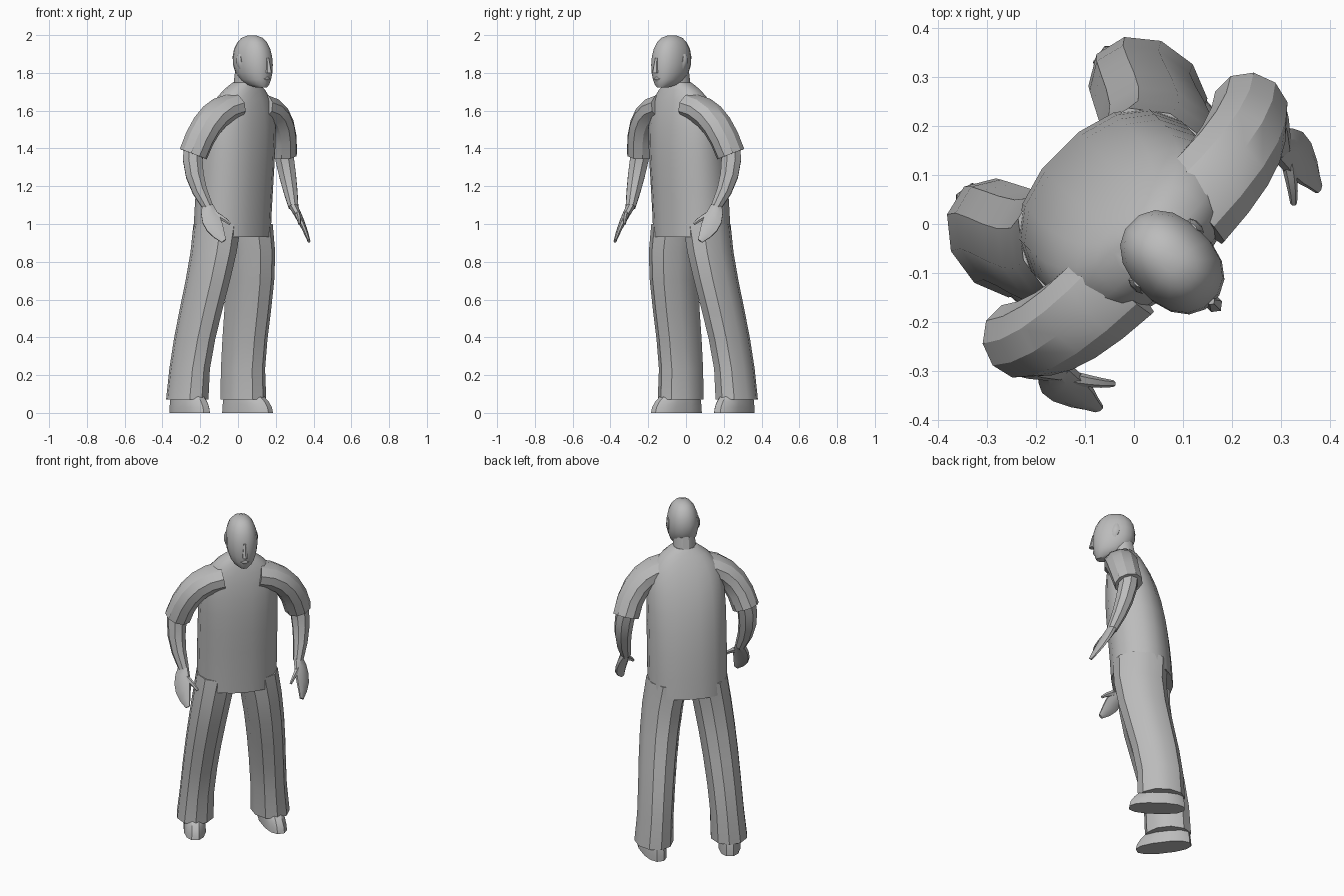
import bpy, bmesh
from math import sin, cos, pi, copysign, radians
from mathutils import Vector, Matrix

if "Cube" in bpy.data.objects:
    bpy.data.objects.remove(bpy.data.objects["Cube"])

colour = (0.5, 0.5, 0.5, 1)
grey = bpy.data.materials.new("plain grey")
grey.use_nodes = True
grey.diffuse_color = colour
grey.node_tree.nodes["Principled BSDF"].inputs["Base Color"].default_value = colour

ACROSS = Vector((1, 0, 0))
FORWARD = Vector((0, -1, 0))
UP = Vector((0, 0, 1))
TURN = Matrix.Rotation(radians(45), 4, 'Z')  # the body faces a corner


def mix(start, end, t):
    return start + (end - start) * t


def bend(*controls):
    """Return a smooth path pulled towards the given control points."""
    def path(t):
        points = [Vector(c) for c in controls]
        while len(points) > 1:
            points = [p.lerp(q, t) for p, q in zip(points, points[1:])]
        return points[0]
    return path


def outline(centre, across, along, width, depth, sides, power):
    """Return the corners of a rounded cross-section."""
    corners = []
    for k in range(sides):
        angle = 2 * pi * (k + 0.5) / sides
        c, s = cos(angle), sin(angle)
        c = copysign(abs(c) ** (2 / power), c)
        s = copysign(abs(s) ** (2 / power), s)
        corners.append(centre + across * c * width + along * s * depth)
    return corners


def skin(name, path, width, depth, steps=6, sides=10, across=ACROSS,
         square_to_path=False, power=2, mirrored=False):
    """Skin cross-sections along a path; width and depth are rules of t."""
    bm = bmesh.new()
    loops = []
    for i in range(steps + 1):
        t = i / steps
        axis = UP
        if square_to_path:
            axis = (path(min(t + 0.1, 1)) - path(max(t - 0.1, 0))).normalized()
        u = (across - axis * across.dot(axis)).normalized()
        corners = outline(path(t), u, axis.cross(u), width(t), depth(t), sides, power)
        loops.append([bm.verts.new(p) for p in corners])
    for low, high in zip(loops, loops[1:]):
        for k in range(sides):
            after = (k + 1) % sides
            bm.faces.new((low[k], low[after], high[after], high[k]))
    bm.faces.new(loops[0])
    bm.faces.new(loops[-1])
    if mirrored:
        bmesh.ops.scale(bm, vec=(-1, 1, 1), verts=bm.verts)
    bm.transform(TURN)
    bmesh.ops.recalc_face_normals(bm, faces=bm.faces)
    mesh = bpy.data.meshes.new(name)
    bm.to_mesh(mesh)
    bm.free()
    mesh.materials.append(grey)
    part = bpy.data.objects.new(name, mesh)
    bpy.context.collection.objects.link(part)
    bpy.ops.object.select_all(action='DESELECT')
    part.select_set(True)
    bpy.context.view_layer.objects.active = part
    bpy.ops.object.shade_smooth_by_angle(angle=radians(30))


# Shirt body: leans forward as it rises, then closes in at the shoulders
def rise(t):
    return sin(t * pi / 2)


def shirt_path(t):
    h = rise(t)
    return Vector((0, 0.045 - 0.04 * h - 0.06 * h * h, mix(0.93, 1.75, h)))


skin("shirt", shirt_path,
     lambda t: mix(0.22, 0.065, rise(t) ** 10),
     lambda t: mix(0.17, 0.06, rise(t) ** 4),
     steps=10, sides=16, power=2.3)


# Head: an egg whose chin is pushed forward
def polar(t):
    return mix(0.2, 3, t)


def head_path(t):
    return Vector((0, -0.105 - 0.07 * (1 - t) ** 4, 1.86 - 0.14 * cos(polar(t))))


skin("head", head_path,
     lambda t: 0.087 * sin(polar(t)) ** 0.8,
     lambda t: 0.117 * sin(polar(t)) ** 0.8,
     steps=9, sides=16, power=2.2)
skin("neck", bend((0, -0.045, 1.68), (0, -0.07, 1.82)),
     lambda t: 0.062, lambda t: 0.065, steps=2, sides=12)

# Face details
skin("nose", bend((0, -0.22, 1.88), (0, -0.226, 1.8)),
     lambda t: mix(0.008, 0.018, t), lambda t: mix(0.01, 0.024, t), steps=2, sides=6)
skin("lips", bend((0, -0.21, 1.755), (0, -0.212, 1.78)),
     lambda t: 0.016 + 0.01 * sin(pi * t), lambda t: 0.01 + 0.007 * sin(pi * t),
     steps=2, sides=8)

for label, mirrored in (("right", False), ("left", True)):
    skin(label + "_ear", bend((-0.077, -0.1, 1.82), (-0.09, -0.09, 1.86), (-0.08, -0.09, 1.9)),
         lambda t: 0.006 + 0.005 * sin(pi * t), lambda t: 0.01 + 0.012 * sin(pi * t),
         steps=4, sides=8, mirrored=mirrored)

    # Short sleeve, cut square across the arm
    skin(label + "_sleeve", bend((-0.1, -0.06, 1.62), (-0.28, -0.06, 1.6), (-0.335, 0, 1.37)),
         lambda t: mix(0.1, 0.08, t), lambda t: 0.075,
         steps=5, across=FORWARD, square_to_path=True, mirrored=mirrored)

    # Bare forearm
    skin(label + "_forearm", bend((-0.33, 0, 1.42), (-0.37, 0, 1.26), (-0.32, -0.095, 1.09)),
         lambda t: mix(0.058, 0.03, t * t), lambda t: mix(0.055, 0.028, t * t),
         steps=4, sides=8, across=ACROSS + FORWARD, square_to_path=True, mirrored=mirrored)

    # Flat hand and thumb, palm turned in and back
    skin(label + "_hand", bend((-0.32, -0.09, 1.1), (-0.35, -0.14, 1), (-0.318, -0.213, 0.91)),
         lambda t: mix(0.03, 0.015, t) + 0.03 * sin(pi * t), lambda t: mix(0.025, 0.008, t),
         steps=5, sides=8, across=ACROSS + FORWARD, square_to_path=True, mirrored=mirrored)
    skin(label + "_thumb", bend((-0.32, -0.12, 1.06), (-0.28, -0.18, 1.03), (-0.26, -0.2, 1)),
         lambda t: mix(0.02, 0.008, t), lambda t: mix(0.016, 0.007, t),
         steps=3, sides=6, across=UP, square_to_path=True, mirrored=mirrored)

    # Trouser leg, sweeping back to a flared cuff
    skin(label + "_trouser_leg",
         bend((-0.11, 0.045, 1), (-0.17, 0.02, 0.7), (-0.19, 0.18, 0.4), (-0.21, 0.17, 0.07)),
         lambda t: mix(0.115, 0.09, t) + 0.015 * t ** 8,
         lambda t: mix(0.15, 0.12, t) + 0.01 * t ** 8,
         across=ACROSS + FORWARD * 0.15, mirrored=mirrored)

    # Shoe, toe turned slightly out, sloping up to the ankle
    skin(label + "_shoe", bend((-0.217, 0.145, 0), (-0.217, 0.145, 0.06), (-0.206, 0.19, 0.13)),
         lambda t: mix(0.062, 0.05, t * t), lambda t: mix(0.157, 0.085, t * t),
         steps=4, sides=12, across=ACROSS + FORWARD * 0.15, power=2.4, mirrored=mirrored)
